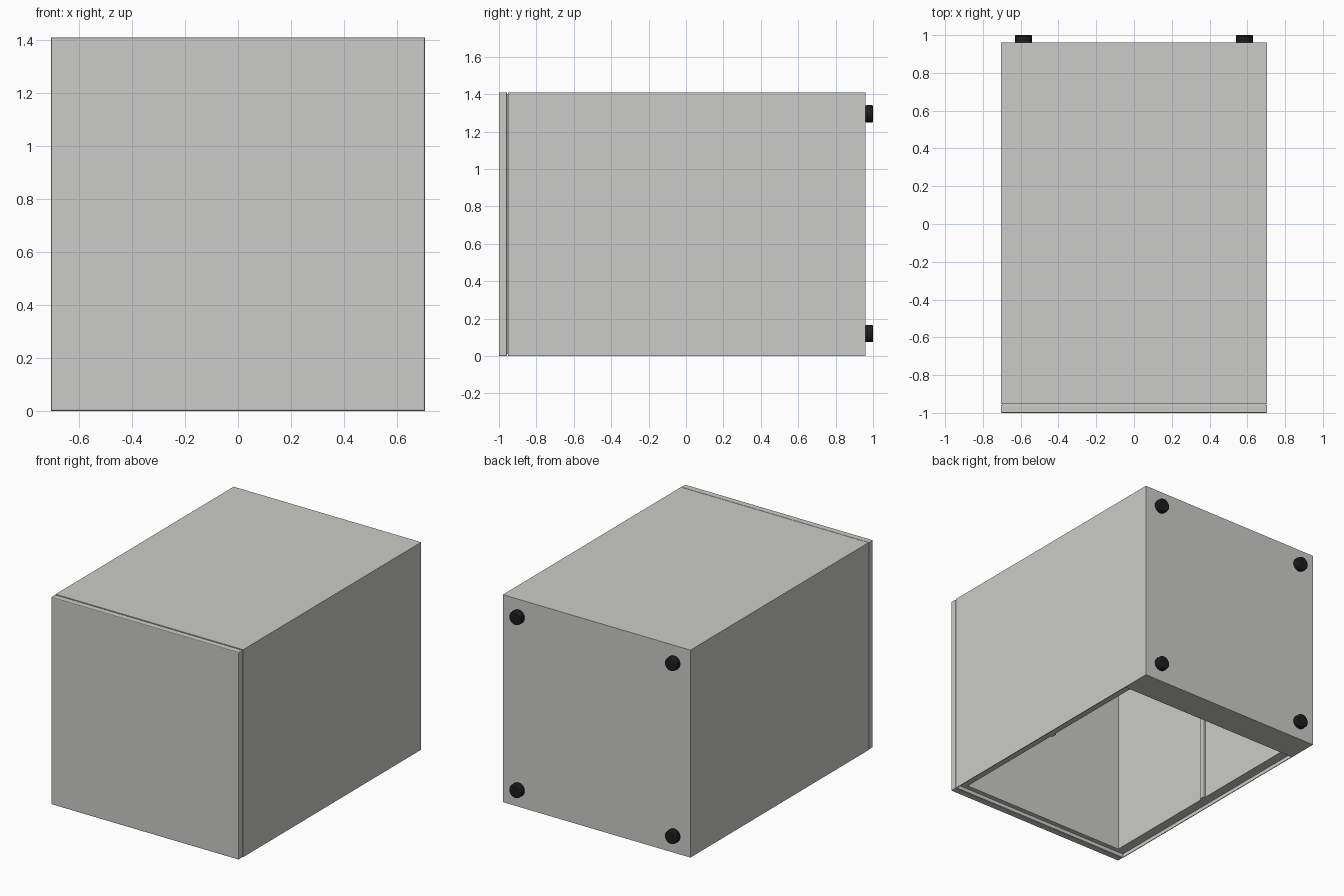
import bpy
import math

old = bpy.data.objects.get("Cube")
if old:
    bpy.data.objects.remove(old, do_unlink=True)


def material(name, rgb):
    m = bpy.data.materials.new(name)
    m.use_nodes = True
    m.diffuse_color = (*rgb, 1)
    bsdf = next(n for n in m.node_tree.nodes if n.type == 'BSDF_PRINCIPLED')
    bsdf.inputs["Base Color"].default_value = (*rgb, 1)
    bsdf.inputs["Roughness"].default_value = 0.6
    return m


GREY = material("light_grey", (0.6, 0.6, 0.58))
BLACK = material("black_rubber", (0.012, 0.012, 0.012))


def box(name, x, y, z, mat=GREY):
    """Box from (min, max) pairs on each axis."""
    bpy.ops.mesh.primitive_cube_add(size=1, location=[sum(p) / 2 for p in (x, y, z)])
    ob = bpy.context.object
    ob.name = name
    ob.scale = [p[1] - p[0] for p in (x, y, z)]
    bpy.ops.object.transform_apply(location=False, rotation=False, scale=True)
    ob.data.materials.append(mat)
    return ob


def bevel(ob, width, segments):
    m = ob.modifiers.new("soft_edges", 'BEVEL')
    m.width, m.segments = width, segments
    m.limit_method = 'ANGLE'


def cut(ob, cutter):
    """Subtract the cutter, then remove it."""
    m = ob.modifiers.new("cut", 'BOOLEAN')
    m.operation, m.solver, m.object = 'DIFFERENCE', 'EXACT', cutter
    bpy.context.view_layer.objects.active = ob
    bpy.ops.object.modifier_apply(modifier=m.name)
    bpy.data.objects.remove(cutter, do_unlink=True)


HALF, HEIGHT = 0.705, 1.41
BACK, PLINTH = 0.96, 0.75      # rear face and start of the solid rear base
RIM, WALL = 0.025, 0.635       # recess depth of the rim, inner wall position

# Hollow cabinet, open underneath, with a slightly recessed rim
body = box("cabinet_body", (-HALF, HALF), (-0.952, BACK), (0, HEIGHT))
cut(body, box("rim_cutter", (-0.7, 0.7), (-0.947, PLINTH), (-0.1, RIM)))
cut(body, box("cavity_cutter", (-WALL, WALL), (-0.915, PLINTH), (-0.1, 1.34)))

# Front panel, separated from the body by a thin shadow gap
panel = box("front_panel", (-HALF, HALF), (-1, -0.957), (0, HEIGHT))
bevel(panel, 0.005, 2)
box("panel_core", (-0.695, 0.695), (-0.96, -0.95), (0.01, HEIGHT - 0.01))

for side, label in ((1, "left"), (-1, "right")):
    # Slim upright rail on each inner wall
    box(label + "_inner_rail", sorted((side * 0.623, side * (WALL + 0.002))),
        (-0.08, -0.04), (RIM, 1.345))

    # Round feet on the rear face
    for z, level in ((0.12, "lower"), (1.295, "upper")):
        bpy.ops.mesh.primitive_cylinder_add(
            vertices=24, radius=0.046, depth=0.042,
            location=(side * 0.585, 0.979, z), rotation=(math.pi / 2, 0, 0))
        foot = bpy.context.object
        foot.name = label + "_" + level + "_foot"
        foot.data.materials.append(BLACK)
        bevel(foot, 0.006, 2)
        bpy.ops.object.shade_smooth_by_angle()
